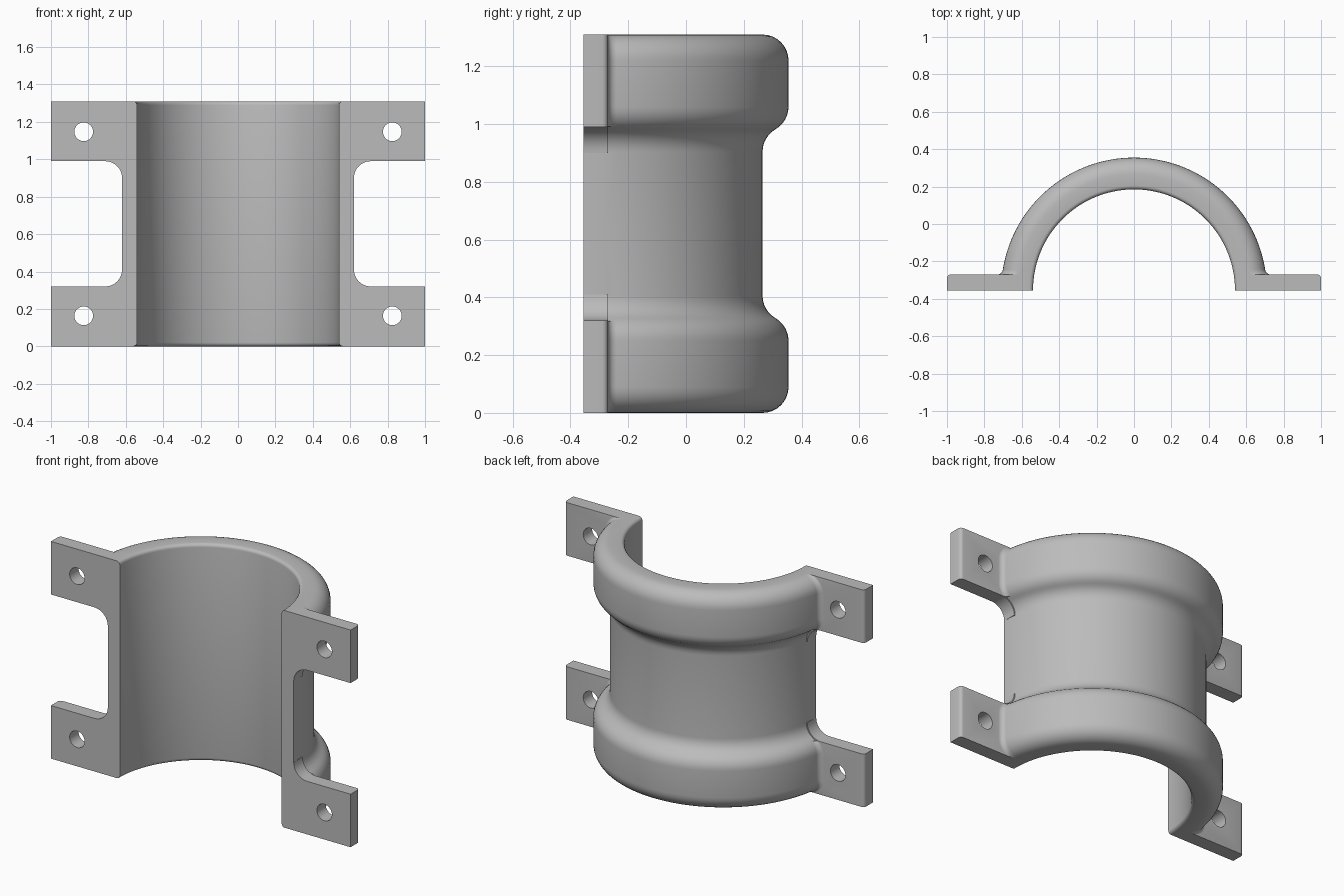
import bpy, bmesh
from math import sin, cos, radians, sqrt

cube = bpy.data.objects.get("Cube")
if cube:
    bpy.data.objects.remove(cube, do_unlink=True)

MID = 0.655            # half of the height
FRONT = -0.355         # mating plane, also the axis of the shell
BORE, BODY, ROUND = 0.54, 0.62, 0.09
PLATE = 0.085          # flange thickness
FLANGE_TOP = 0.32

metal = bpy.data.materials.new("grey_metal")
metal.use_nodes = True
grey = (0.5, 0.5, 0.5, 1)
metal.diffuse_color = grey
metal.node_tree.nodes["Principled BSDF"].inputs["Base Color"].default_value = grey


def arc(cx, cy, r, start, end, steps):
    angles = [radians(start + (end - start) * i / steps) for i in range(steps + 1)]
    return [(cx + r * cos(a), cy + r * sin(a)) for a in angles]


def loft(name, rings):
    """Closed solid skinned through equal rings of points."""
    bm = bmesh.new()
    loops = [[bm.verts.new(p) for p in ring] for ring in rings]
    n = len(loops[0])
    for a, b in zip(loops, loops[1:]):
        for i in range(n):
            j = (i + 1) % n
            bm.faces.new((a[i], a[j], b[j], b[i]))
    bm.faces.new(loops[0])
    bm.faces.new(loops[-1])
    bmesh.ops.recalc_face_normals(bm, faces=bm.faces)
    mesh = bpy.data.meshes.new(name)
    bm.to_mesh(mesh)
    bm.free()
    mesh.materials.append(metal)
    obj = bpy.data.objects.new(name, mesh)
    bpy.context.collection.objects.link(obj)
    return obj


def apply_all(obj):
    bpy.ops.object.select_all(action='DESELECT')
    obj.select_set(True)
    bpy.context.view_layer.objects.active = obj
    for mod in list(obj.modifiers):
        bpy.ops.object.modifier_apply(modifier=mod.name)


def combine(obj, tool, operation):
    mod = obj.modifiers.new(operation.lower(), 'BOOLEAN')
    mod.operation, mod.object, mod.solver = operation, tool, 'EXACT'
    apply_all(obj)
    bpy.data.objects.remove(tool, do_unlink=True)


# Outer profile of the lower end bead, running up into the body (radius, height)
bead = arc(BODY, ROUND, ROUND, -90, 0, 8)
bead += arc(BODY, 0.25, ROUND, 0, 60, 6)
bead += arc(BODY + ROUND, 0.406, ROUND, 240, 180, 6)[1:]
bore = [(BORE, MID)] + arc(BORE + 0.02, 0.02, 0.02, 180, 270, 4)
section = bead + [(BODY, MID)] + bore

# Quarter of the half shell
STEPS = 36
turns = [radians(90 * i / STEPS) for i in range(STEPS + 1)]
shell = loft("clamp_half", [[(r * cos(a), FRONT + r * sin(a), z) for r, z in section]
                            for a in turns])

# Flange plate with a filleted inner corner
outline = [(0.6, 0), (1, 0), (1, FLANGE_TOP)]
outline += arc(BODY + ROUND, FLANGE_TOP + ROUND, ROUND, 270, 180, 8)
outline += [(0.6, FLANGE_TOP + ROUND)]
flange = loft("flange", [[(x, y, z) for x, z in outline] for y in (FRONT, FRONT + PLATE)])
bm = bmesh.new()
bm.from_mesh(flange.data)
corner = [e for e in bm.edges
          if all(v.co.x > 0.99 and v.co.y > FRONT + 0.05 for v in e.verts)]
bmesh.ops.bevel(bm, geom=corner, offset=0.02, segments=4, profile=0.5, affect='EDGES')
bm.to_mesh(flange.data)
bm.free()
combine(shell, flange, 'UNION')

# Fillet between the flange and the bead
F = 0.03
rings = []
for r, z in bead:
    if z > FLANGE_TOP:
        break
    if rings and z - rings[-1][0][2] < 1e-5:
        continue
    v = PLATE + F
    u = sqrt((r + F) ** 2 - v ** 2)
    k = r / (r + F)
    ring = [(r - 0.03, FRONT + 0.05, z)]
    for i in range(6):
        t = i / 5
        dx, dy = -u * (1 - k) * (1 - t), -v * (1 - k) * (1 - t) - F * t
        s = F / sqrt(dx * dx + dy * dy)
        ring.append((u + dx * s, FRONT + v + dy * s, z))
    ring.append((u, FRONT + 0.05, z))
    rings.append(ring)
combine(shell, loft("fillet", rings), 'UNION')

# Bolt hole
circle = arc(0.825, 0.163, 0.05, 0, 350, 35)
hole = loft("bolt_hole_cutter", [[(x, y, z) for x, z in circle]
                                 for y in (FRONT - 0.1, FRONT + 0.2)])
hole.hide_render = True
combine(shell, hole, 'DIFFERENCE')

# Open the seams, then mirror left to right and bottom to top
bm = bmesh.new()
bm.from_mesh(shell.data)
seam = [f for f in bm.faces if all(abs(v.co.x) < 1e-4 for v in f.verts)
        or all(abs(v.co.z - MID) < 1e-4 for v in f.verts)]
bmesh.ops.delete(bm, geom=seam, context='FACES')
bmesh.ops.translate(bm, vec=(0, 0, -MID), verts=bm.verts)
bm.to_mesh(shell.data)
bm.free()
shell.location.z = MID
mirror = shell.modifiers.new("mirror", 'MIRROR')
mirror.use_axis = (True, False, True)
mirror.merge_threshold = 0.0005
apply_all(shell)
bpy.ops.object.shade_smooth_by_angle(angle=radians(30))
